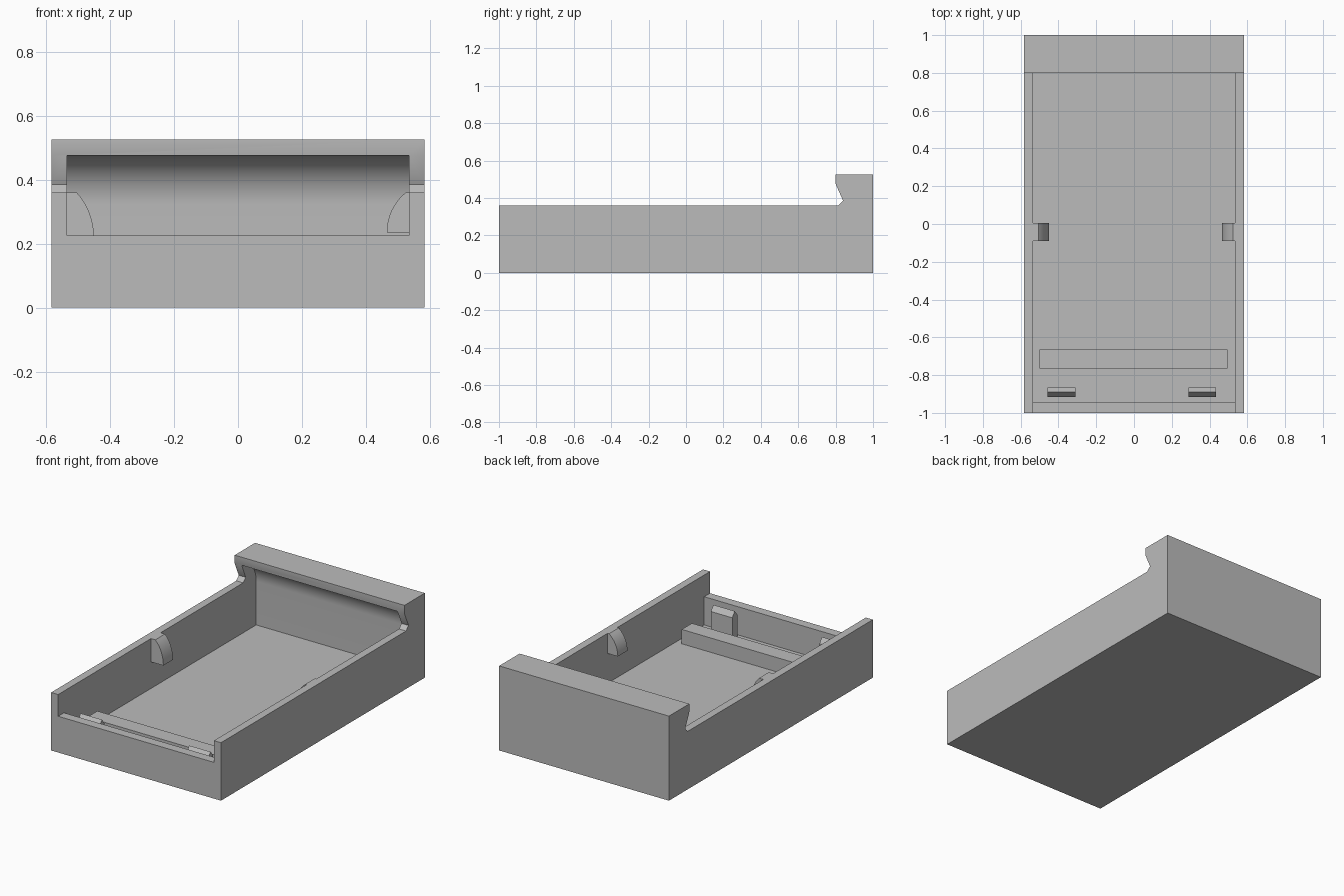
import bpy
import bmesh
import math
from mathutils import Vector

cube = bpy.data.objects.get("Cube")
if cube:
    bpy.data.objects.remove(cube, do_unlink=True)

grey = bpy.data.materials.new("plain grey")
grey.use_nodes = True
colour = (0.5, 0.5, 0.5, 1)
grey.diffuse_color = colour
grey.node_tree.nodes["Principled BSDF"].inputs["Base Color"].default_value = colour


def extrude(name, profile, axis, start, end):
    """Solid from a closed profile: (y, z) along X, or (x, z) along Y."""
    bm = bmesh.new()
    verts = []
    for a, z in profile:
        verts.append(bm.verts.new((start, a, z) if axis == "X" else (a, start, z)))
    face = bm.faces.new(verts)
    grown = bmesh.ops.extrude_face_region(bm, geom=[face])["geom"]
    step = Vector((end - start, 0, 0)) if axis == "X" else Vector((0, end - start, 0))
    bmesh.ops.translate(bm, vec=step, verts=[g for g in grown if isinstance(g, bmesh.types.BMVert)])
    bmesh.ops.recalc_face_normals(bm, faces=bm.faces)
    mesh = bpy.data.meshes.new(name)
    bm.to_mesh(mesh)
    bm.free()
    mesh.materials.append(grey)
    obj = bpy.data.objects.new(name, mesh)
    bpy.context.collection.objects.link(obj)
    return obj


def combine(target, tool, operation):
    """Apply a boolean and discard the tool object."""
    mod = target.modifiers.new(operation.lower(), "BOOLEAN")
    mod.operation = operation
    mod.solver = "EXACT"
    mod.object = tool
    bpy.context.view_layer.objects.active = target
    bpy.ops.object.modifier_apply(modifier=mod.name)
    bpy.data.objects.remove(tool, do_unlink=True)


def arc(cx, cz, rx, rz, first, last, steps):
    """Points on an ellipse, angles in degrees."""
    angles = [math.radians(first + (last - first) * i / steps) for i in range(steps + 1)]
    return [(cx + rx * math.cos(t), cz + rz * math.sin(t)) for t in angles]


HALF_W, INNER_W, INNER_Y = 0.583, 0.535, 0.943
FLOOR, LIP, RIM, TOP = 0.05, 0.225, 0.36, 0.525

# Tray body: side outline with the notched, raised back
outline = [(-1, 0), (1, 0), (1, TOP), (0.8, TOP), (0.8, 0.475),
           (0.84, 0.385), (0.815, RIM), (-1, RIM)]
tray = extrude("tray_body", outline, "X", -HALF_W, HALF_W)

# Cavity: lowered front edge and a curved underside below the back ledge
hollow = [(-1.1, LIP), (-INNER_Y, LIP), (-INNER_Y, FLOOR), (INNER_Y, FLOOR)]
hollow += arc(0.8, 0.32, INNER_Y - 0.8, 0.155, 0, 90, 20)
hollow += [(0.75, 0.475), (0.75, 0.7), (-1.1, 0.7)]
combine(tray, extrude("cavity", hollow, "X", -INNER_W, INNER_W), "DIFFERENCE")

# Rounded side catches, joined to the walls
for side, shoulder, tip, base in ((-1, 0.505, 0.45, 0.215), (1, 0.525, 0.465, 0.235)):
    curve = arc(tip + 0.15, base, 0.15, 0.15, 180, 180 - 53, 10)
    end_x, end_z = curve[-1]
    profile = [(tip + (x - tip) * (shoulder - tip) / (end_x - tip),
                base + (z - base) * (RIM - base) / (end_z - base)) for x, z in curve]
    profile += [(0.56, RIM), (0.56, base)]
    catch = extrude("side_catch", [(side * x, z) for x, z in profile], "Y", -0.09, 0.005)
    combine(tray, catch, "UNION")

bpy.ops.object.select_all(action="DESELECT")
tray.select_set(True)
bpy.context.view_layer.objects.active = tray
bpy.ops.object.shade_smooth_by_angle(angle=math.radians(25))

# Cross rib on the floor
rib = [(-0.765, FLOOR), (-0.665, FLOOR), (-0.665, 0.139), (-0.765, 0.139)]
extrude("cross_rib", rib, "X", -0.5, 0.495)

# Ridged posts behind the front edge
post = [(-0.915, FLOOR), (-0.865, FLOOR), (-0.865, 0.19), (-0.89, 0.222), (-0.915, 0.19)]
for name, x in (("right_front_post", -0.458), ("left_front_post", 0.288)):
    extrude(name, post, "X", x, x + 0.147)
